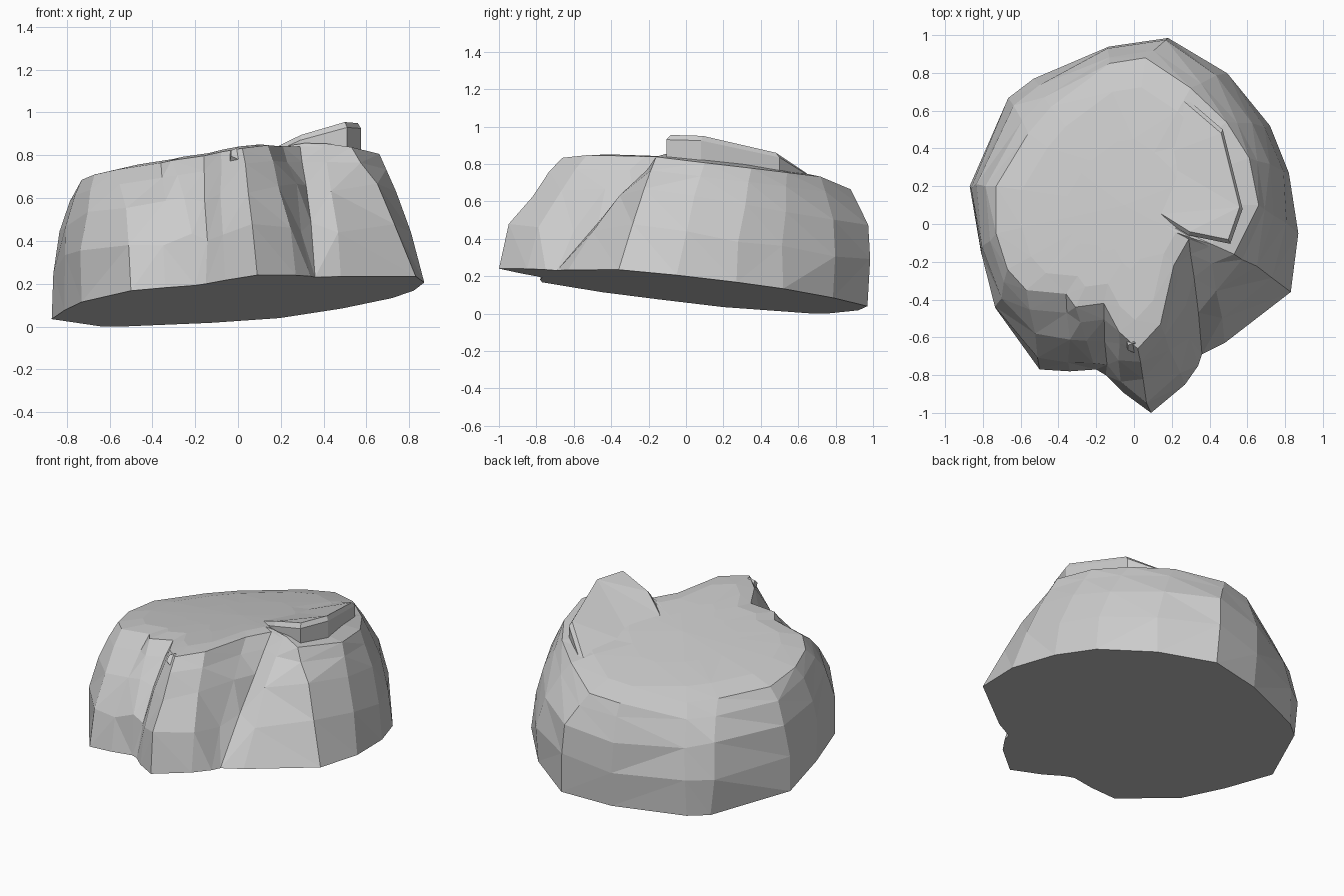
import bpy, bmesh, random
from mathutils import Vector, Matrix

if "Cube" in bpy.data.objects:
    bpy.data.objects.remove(bpy.data.objects["Cube"])

random.seed(4)


def base_z(x, y):
    return 0.128 + 0.083 * x - 0.105 * y


def top_z(x, y):
    return 0.79 + 0.15 * x - 0.1 * y - 0.06 * y * y - 0.2 * max(0, x - 0.3)


def make(name, bm):
    bmesh.ops.recalc_face_normals(bm, faces=bm.faces[:])
    me = bpy.data.meshes.new(name)
    bm.to_mesh(me)
    bm.free()
    ob = bpy.data.objects.new(name, me)
    bpy.context.collection.objects.link(ob)
    return ob


def loft(bm, rings):
    vs = [[bm.verts.new(p) for p in r] for r in rings]
    n = len(vs[0])
    for a, b in zip(vs, vs[1:]):
        for i in range(n):
            j = (i + 1) % n
            bm.faces.new((a[i], a[j], b[j], b[i]))
    return vs


# Rock body: foot outline, rim outline and the roundness of each column
foot = [(.09, -1), (.27, -.85), (.34, -.75), (.36, -.69), (.48, -.63), (.83, -.36),
        (.87, -.05), (.82, .27), (.72, .52), (.5, .81), (.2, 1.0), (-.13, .95),
        (-.55, .78), (-.66, .69), (-.87, .2), (-.81, -.15), (-.73, -.45), (-.5, -.77),
        (-.34, -.78), (-.2, -.77), (-.15, -.8), (-.06, -.89)]
rim = [(.02, -.66), (.14, -.53), (.21, -.22), (.29, -.08), (.4, -.12), (.53, -.16),
       (.66, .1), (.61, .35), (.49, .54), (.3, .72), (.06, .88), (-.13, .85),
       (-.44, .62), (-.56, .48), (-.73, .2), (-.73, -.05), (-.67, -.24), (-.57, -.35),
       (-.36, -.37), (-.31, -.44), (-.16, -.42), (-.08, -.57)]
roundness = [1.8, 1.6, 1.3, 1.1, 1.5, 1.2, 1.3, 1.8, 2.2, 2.5, 3, 3,
             3, 3, 4, 4, 3, 2.2, 2.2, 2.2, 2, 1.7]
rings = []
for t in (0, .38, .68, .88, 1):
    ring = []
    for (bx, by), (rx, ry), p in zip(foot, rim, roundness):
        f = t ** p
        z0, z1 = base_z(bx, by), top_z(rx, ry)
        # the foot tucks in slightly at the back
        k = .97 if t == 0 and by > .6 else 1
        j = 0.013 if 0 < t < .8 else 0
        ring.append(((bx + (rx - bx) * f) * k + random.uniform(-j, j),
                     min(1, (by + (ry - by) * f) * k + random.uniform(-j, j)),
                     z0 + (z1 - z0) * t + 2 * random.uniform(-j, j)))
    rings.append(ring)
# Gently domed top
cx, cy = -.05, .1
for s in (.8, .45):
    ring = []
    for x, y in rim:
        x, y = cx + (x - cx) * s, cy + (y - cy) * s
        ring.append((x, y, top_z(x, y) + .015))
    rings.append(ring)
bm = bmesh.new()
vs = loft(bm, rings)
bm.faces.new(vs[0])
hub = bm.verts.new((cx, cy, top_z(cx, cy) + .015))
for a, b in zip(vs[-1], vs[-1][1:] + vs[-1][:1]):
    bm.faces.new((a, b, hub))
bmesh.ops.triangulate(bm, faces=[f for f in bm.faces if len(f.verts) == 4],
                      quad_method='SHORT_EDGE')
make("rock_body", bm)

# Raised ledge: a wedge whose inner side sinks into the top
ledge = [(.13, .04, .822), (.29, -.06, .895), (.51, -.105, .955), (.575, .08, .95),
         (.47, .5, .86), (.26, .68, .748), (.1, .36, .755)]
c = Vector((.35, .22, 0))
rings = []
for s, d in ((1.0, -.14), (1.0, -.025), (.93, 0)):
    rings.append([(c.x + (x - c.x) * s, c.y + (y - c.y) * s, z + d) for x, y, z in ledge])
bm = bmesh.new()
vs = loft(bm, rings)
bm.faces.new(vs[0])
bmesh.ops.triangulate(bm, faces=[bm.faces.new(vs[-1])])
make("raised_ledge", bm)

# Small pebble stuck on the front spur
bm = bmesh.new()
bmesh.ops.create_cone(bm, cap_ends=True, segments=6, radius1=.05, radius2=.038, depth=.07,
                      matrix=Matrix.Translation((0, -.63, .785)) @ Matrix.Rotation(.8, 4, 'X'))
make("pebble", bm)
